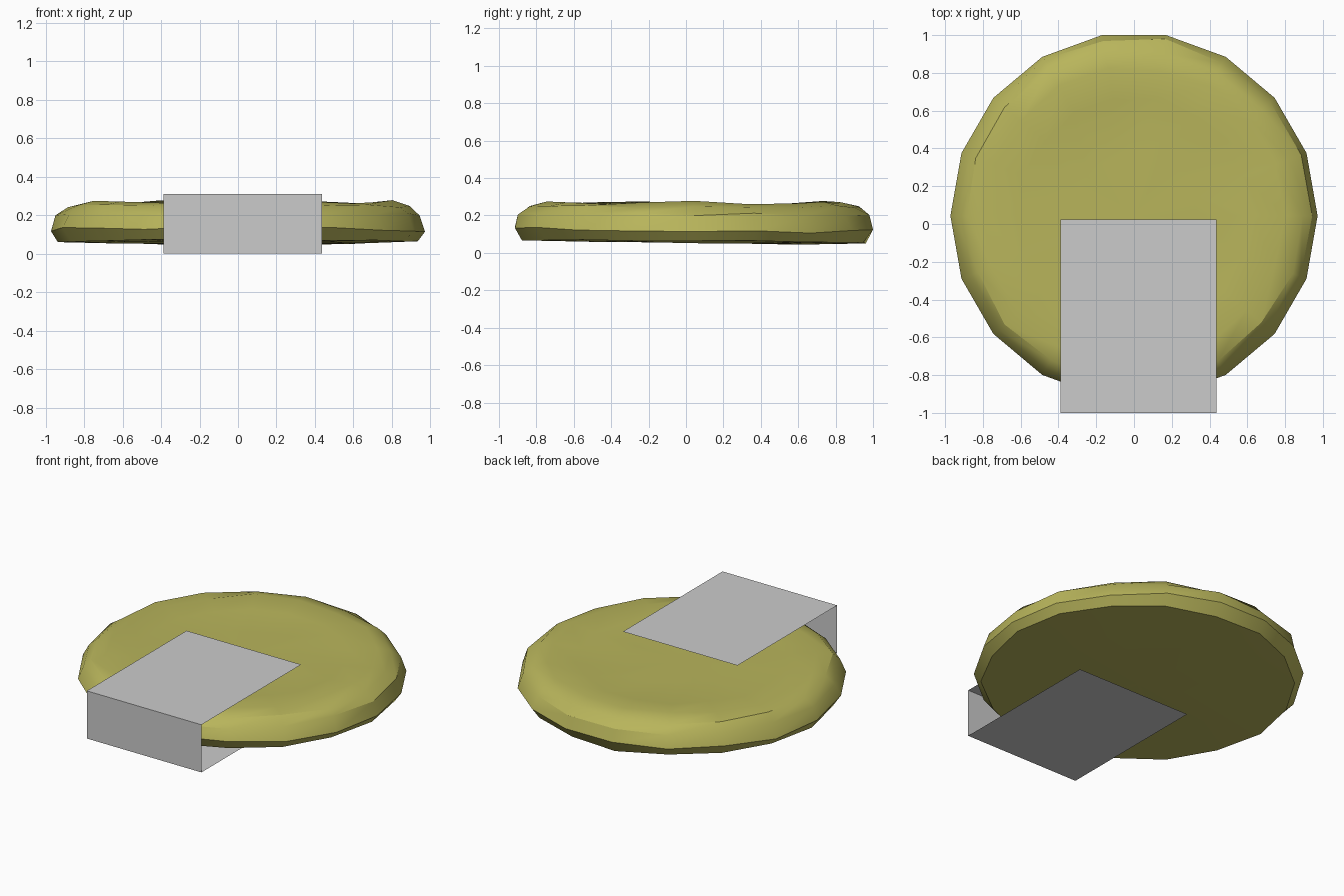
import bpy, bmesh, math, random

if "Cube" in bpy.data.objects:
    bpy.data.objects.remove(bpy.data.objects["Cube"])

random.seed(4)
SIDES = 18
CY = 0.043

# Olive material
olive = bpy.data.materials.new("olive")
olive.diffuse_color = (0.48, 0.46, 0.105, 1)
olive.use_nodes = True
olive.node_tree.nodes["Principled BSDF"].inputs["Base Color"].default_value = olive.diffuse_color

# Lumpy round pad: stacked rings from underside to top dip
rings = [  # radius, height, height jitter
    (0.60, 0.055, 0.004),
    (0.925, 0.064, 0.006),
    (0.972, 0.122, 0.012),
    (0.945, 0.205, 0.008),
    (0.885, 0.248, 0.008),
    (0.79, 0.270, 0.009),
    (0.62, 0.256, 0.008),
    (0.33, 0.252, 0.003),
]
bm = bmesh.new()
loops = []
for n, (r, z, jitter) in enumerate(rings):
    loop = []
    for i in range(SIDES):
        a = 2 * math.pi * i / SIDES
        rr = r if n == 2 else r + random.uniform(-0.012, 0.012)
        zz = z + random.uniform(-jitter, jitter)
        if n < 3:
            zz -= 0.008 * math.sin(a)
        loop.append(bm.verts.new((rr * math.cos(a), CY + rr * math.sin(a), zz)))
    loops.append(loop)
for low, high in zip(loops, loops[1:]):
    for i in range(SIDES):
        j = (i + 1) % SIDES
        bm.faces.new((low[i], low[j], high[j], high[i]))
for loop, z, flip in ((loops[0], 0.055, True), (loops[-1], 0.252, False)):
    centre = bm.verts.new((0, CY, z))
    for i in range(SIDES):
        j = (i + 1) % SIDES
        bm.faces.new((loop[j], loop[i], centre) if flip else (loop[i], loop[j], centre))
mesh = bpy.data.meshes.new("round_pad")
bm.to_mesh(mesh)
bm.free()
mesh.materials.append(olive)
pad = bpy.data.objects.new("round_pad", mesh)
bpy.context.collection.objects.link(pad)
bpy.context.view_layer.objects.active = pad
pad.select_set(True)
bpy.ops.object.shade_smooth_by_angle(angle=math.radians(30))

# Grey folded sheet: top, front and bottom panels, open at sides and back
x0, x1, front, back, height = -0.388, 0.437, -1.0, 0.025, 0.31
profile = [(back, height), (front, height), (front, 0), (back, 0)]
bm = bmesh.new()
pairs = [(bm.verts.new((x0, y, z)), bm.verts.new((x1, y, z))) for y, z in profile]
for (a, b), (c, d) in zip(pairs, pairs[1:]):
    bm.faces.new((a, c, d, b))
mesh = bpy.data.meshes.new("folded_sheet")
bm.to_mesh(mesh)
bm.free()
sheet = bpy.data.objects.new("folded_sheet", mesh)
bpy.context.collection.objects.link(sheet)
